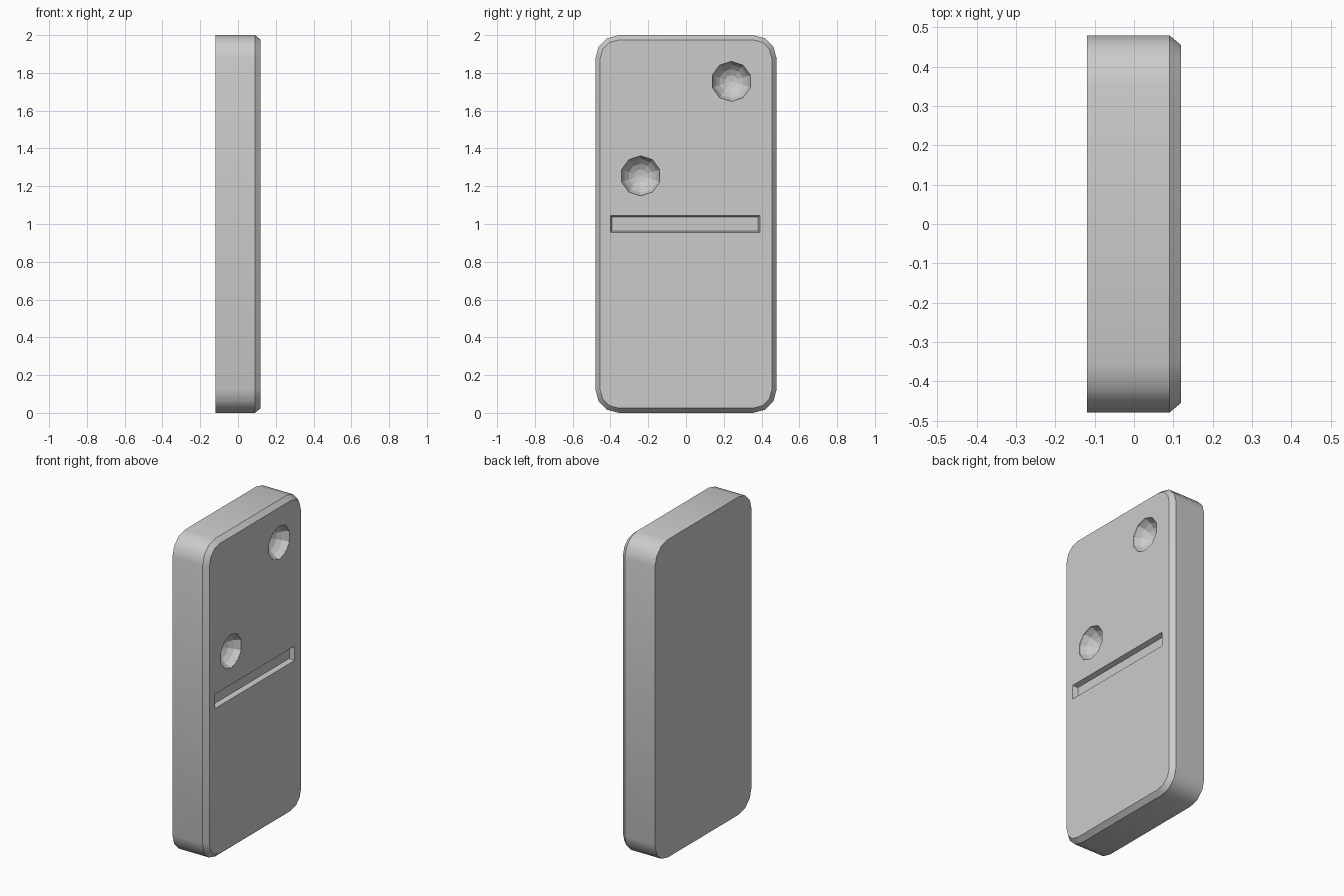
import bpy, bmesh, math
from mathutils import Matrix, Vector

if "Cube" in bpy.data.objects:
    bpy.data.objects.remove(bpy.data.objects["Cube"])


def make_object(name, bm):
    bmesh.ops.recalc_face_normals(bm, faces=bm.faces)
    mesh = bpy.data.meshes.new(name)
    bm.to_mesh(mesh)
    bm.free()
    ob = bpy.data.objects.new(name, mesh)
    bpy.context.collection.objects.link(ob)
    return ob


def loft(name, sections):
    """Skin a stack of (x, [(y, z), ...]) outlines and cap both ends."""
    bm = bmesh.new()
    loops = [[bm.verts.new((x, y, z)) for y, z in pts] for x, pts in sections]
    n = len(loops[0])
    for a, b in zip(loops, loops[1:]):
        for i in range(n):
            j = (i + 1) % n
            bm.faces.new((a[i], a[j], b[j], b[i]))
    bm.faces.new(loops[0])
    bm.faces.new(loops[-1])
    return make_object(name, bm)


def rounded_rect(half_w, half_h, r, seg=3, cz=1.0):
    pts = []
    for k, (sy, sz) in enumerate(((1, 1), (-1, 1), (-1, -1), (1, -1))):
        for i in range(seg + 1):
            a = math.pi / 2 * (k + i / seg)
            pts.append((sy * (half_w - r) + r * math.cos(a),
                        cz + sz * (half_h - r) + r * math.sin(a)))
    return pts


def rect(half_w, half_h, cy=-0.005, cz=1.0):
    return [(cy + s * half_w, cz + t * half_h)
            for s, t in ((1, 1), (-1, 1), (-1, -1), (1, -1))]


# Rounded tile with a chamfered face
outer = rounded_rect(0.48, 1.0, 0.125)
inner = rounded_rect(0.455, 0.975, 0.1)
tile = loft("domino_tile", [(-0.12, outer), (0.09, outer), (0.12, inner)])
bpy.context.view_layer.objects.active = tile
tile.select_set(True)
bpy.ops.object.shade_smooth_by_angle(angle=math.radians(35))

# Dividing groove with sloped walls
cutters = [loft("groove_cutter", [(0.09, rect(0.386, 0.036)),
                                  (0.12, rect(0.396, 0.045)),
                                  (0.15, rect(0.406, 0.054))])]

# Round pips, two on the upper half
for y, z in ((0.24, 1.755), (-0.24, 1.255)):
    bm = bmesh.new()
    bmesh.ops.create_uvsphere(bm, u_segments=10, v_segments=10, radius=0.11)
    bmesh.ops.rotate(bm, verts=bm.verts, matrix=Matrix.Rotation(math.pi / 2, 3, 'Y'))
    bmesh.ops.rotate(bm, verts=bm.verts, matrix=Matrix.Rotation(math.pi / 2, 3, 'X'))
    bmesh.ops.translate(bm, verts=bm.verts, vec=Vector((0.145, y, z)))
    cutters.append(make_object("pip_cutter", bm))

# Carve the face
for c in cutters:
    c.hide_render = True
    mod = tile.modifiers.new("carve", 'BOOLEAN')
    mod.operation = 'DIFFERENCE'
    mod.solver = 'EXACT'
    mod.object = c
    bpy.ops.object.modifier_apply(modifier=mod.name)
    bpy.data.objects.remove(c, do_unlink=True)
